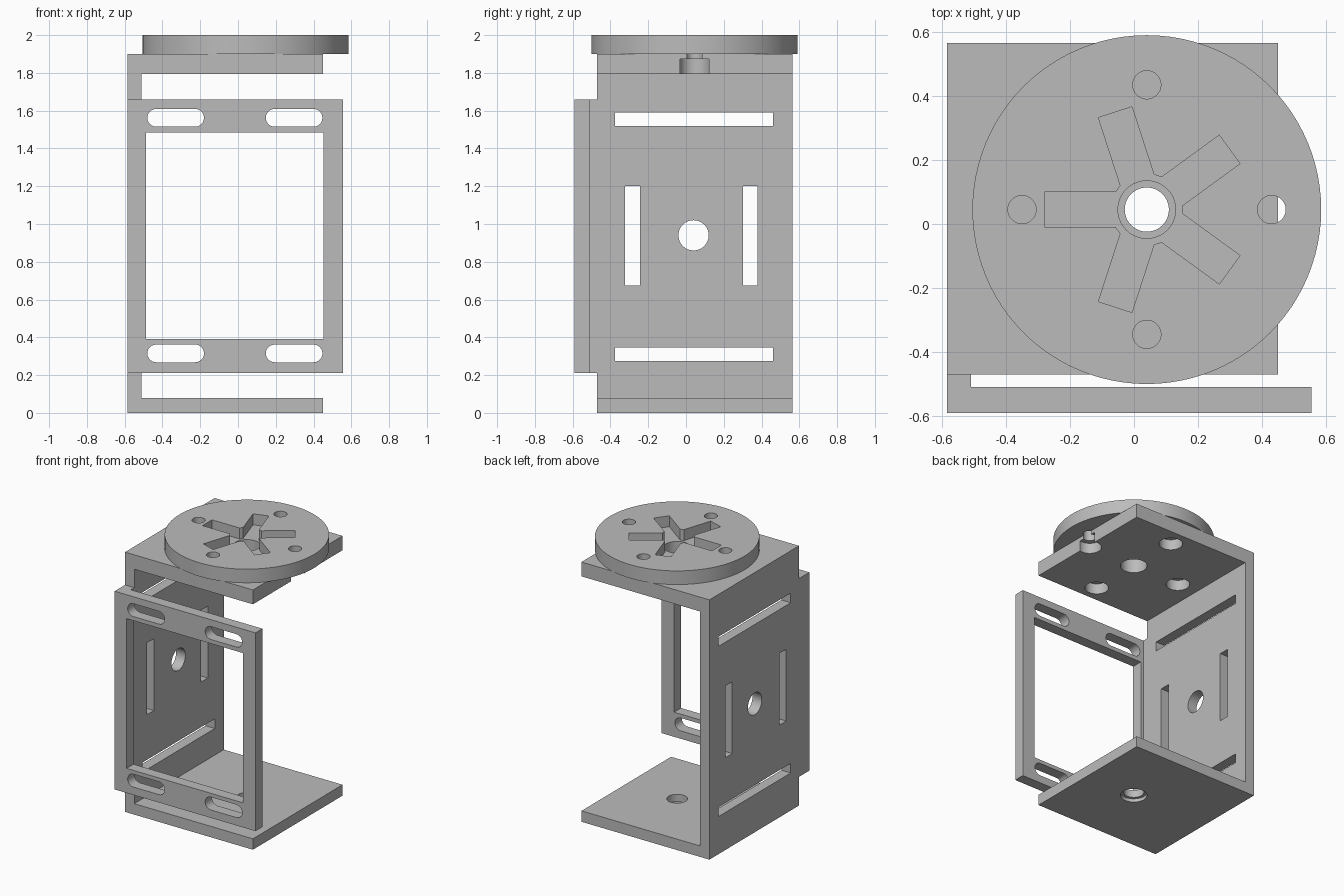
import bpy, bmesh
from math import cos, sin, pi, radians

if "Cube" in bpy.data.objects:
    bpy.data.objects.remove(bpy.data.objects["Cube"])

grey = bpy.data.materials.new("light_grey")
grey.use_nodes = True
colour = (0.5, 0.5, 0.5, 1)
grey.diffuse_color = colour
grey.node_tree.nodes["Principled BSDF"].inputs["Base Color"].default_value = colour


def prism(name, outline, lo, hi, axis):
    """Extrude a 2D outline along an axis from lo to hi."""
    place = {"X": lambda u, v, w: (w, u, v),
             "Y": lambda u, v, w: (u, w, v),
             "Z": lambda u, v, w: (u, v, w)}[axis]
    bm = bmesh.new()
    low = [bm.verts.new(place(u, v, lo)) for u, v in outline]
    high = [bm.verts.new(place(u, v, hi)) for u, v in outline]
    bm.faces.new(low)
    bm.faces.new(high)
    n = len(outline)
    for i in range(n):
        j = (i + 1) % n
        bm.faces.new((low[i], low[j], high[j], high[i]))
    bmesh.ops.recalc_face_normals(bm, faces=bm.faces)
    mesh = bpy.data.meshes.new(name)
    bm.to_mesh(mesh)
    bm.free()
    mesh.materials.append(grey)
    obj = bpy.data.objects.new(name, mesh)
    bpy.context.collection.objects.link(obj)
    return obj


def circle(u, v, r, n=48):
    return [(u + r * cos(2 * pi * i / n), v + r * sin(2 * pi * i / n)) for i in range(n)]


def rect(u0, u1, v0, v1):
    return [(u0, v0), (u1, v0), (u1, v1), (u0, v1)]


def stadium(u0, u1, v, r, n=12):
    """Slot outline with round ends."""
    ends = [(u1 - r, -pi / 2), (u0 + r, pi / 2)]
    return [(c + r * cos(a + pi * i / n), v + r * sin(a + pi * i / n))
            for c, a in ends for i in range(n + 1)]


def select(obj):
    bpy.ops.object.select_all(action="DESELECT")
    obj.select_set(True)
    bpy.context.view_layer.objects.active = obj


def cut(target, outline, lo, hi, axis):
    """Cut an extruded outline out of a part."""
    cutter = prism("cutter", outline, lo, hi, axis)
    cutter.hide_render = True
    mod = target.modifiers.new("cut", "BOOLEAN")
    mod.operation = "DIFFERENCE"
    mod.solver = "EXACT"
    mod.object = cutter
    select(target)
    bpy.ops.object.modifier_apply(modifier=mod.name)
    bpy.data.objects.remove(cutter)


CX, CY = 0.04, 0.045            # shared axis of disc and plate holes
LEFT, RIGHT, INNER = -0.585, 0.45, -0.51
SPREAD = 0.39                   # screw distance from the axis
screws = [(CX + SPREAD * dx, CY + SPREAD * dy)
          for dx, dy in ((1, 0), (0, 1), (-1, 0), (0, -1))]

# C-shaped bracket: floor, side wall and top plate in one profile
bracket = prism("bracket", [(LEFT, 0), (RIGHT, 0), (RIGHT, 0.08), (INNER, 0.08),
                            (INNER, 1.795), (RIGHT, 1.795), (RIGHT, 1.9), (LEFT, 1.9)],
                -0.47, 0.565, "Y")

# Side wall slots and cable hole
for z in (0.31, 1.555):
    cut(bracket, rect(-0.375, 0.46, z - 0.035, z + 0.035), -0.7, -0.4, "X")
for y in (-0.283, 0.34):
    cut(bracket, rect(y - 0.039, y + 0.039, 0.675, 1.2), -0.7, -0.4, "X")
cut(bracket, circle(CY - 0.005, 0.94, 0.08), -0.7, -0.4, "X")

# Floor hole with a shallow counterbore underneath
cut(bracket, circle(CX, CY, 0.069), -0.1, 0.2, "Z")
cut(bracket, circle(CX, CY, 0.09), -0.1, 0.025, "Z")

# Top plate: centre hole and four counterbored screw holes
cut(bracket, circle(CX, CY, 0.09), 1.7, 2, "Z")
for x, y in screws:
    cut(bracket, circle(x, y, 0.044), 1.7, 2, "Z")
    cut(bracket, circle(x, y, 0.08), 1.7, 1.873, "Z")

# Front frame with its joining strip, window and mounting slots
frame = prism("front_frame", [(LEFT, -0.59), (0.555, -0.59), (0.555, -0.51),
                              (INNER, -0.51), (INNER, -0.47), (LEFT, -0.47)],
              0.21, 1.66, "Z")
cut(frame, rect(-0.488, 0.453, 0.39, 1.485), -0.7, -0.4, "Y")
for z in (0.315, 1.562):
    for x in (-0.48, 0.147):
        cut(frame, stadium(x, x + 0.3, z, 0.047), -0.7, -0.4, "Y")

# Turntable disc with five-armed pocket, centre hole and screw holes
disc = prism("turntable_disc", circle(CX, CY, 0.545, 96), 1.9, 2, "Z")
star = []
for k in range(5):
    a = radians(36 + 72 * k)
    for r, w in ((0.097, -0.055), (0.32, -0.055), (0.32, 0.055), (0.097, 0.055)):
        star.append((CX + r * cos(a) - w * sin(a), CY + r * sin(a) + w * cos(a)))
cut(disc, star, 1.92, 2.1, "Z")
cut(disc, circle(CX, CY, 0.09), 1.8, 2.1, "Z")
for x, y in screws:
    cut(disc, circle(x, y, 0.044), 1.8, 2.1, "Z")

for part in (bracket, frame, disc):
    select(part)
    bpy.ops.object.shade_smooth_by_angle(angle=radians(30))
